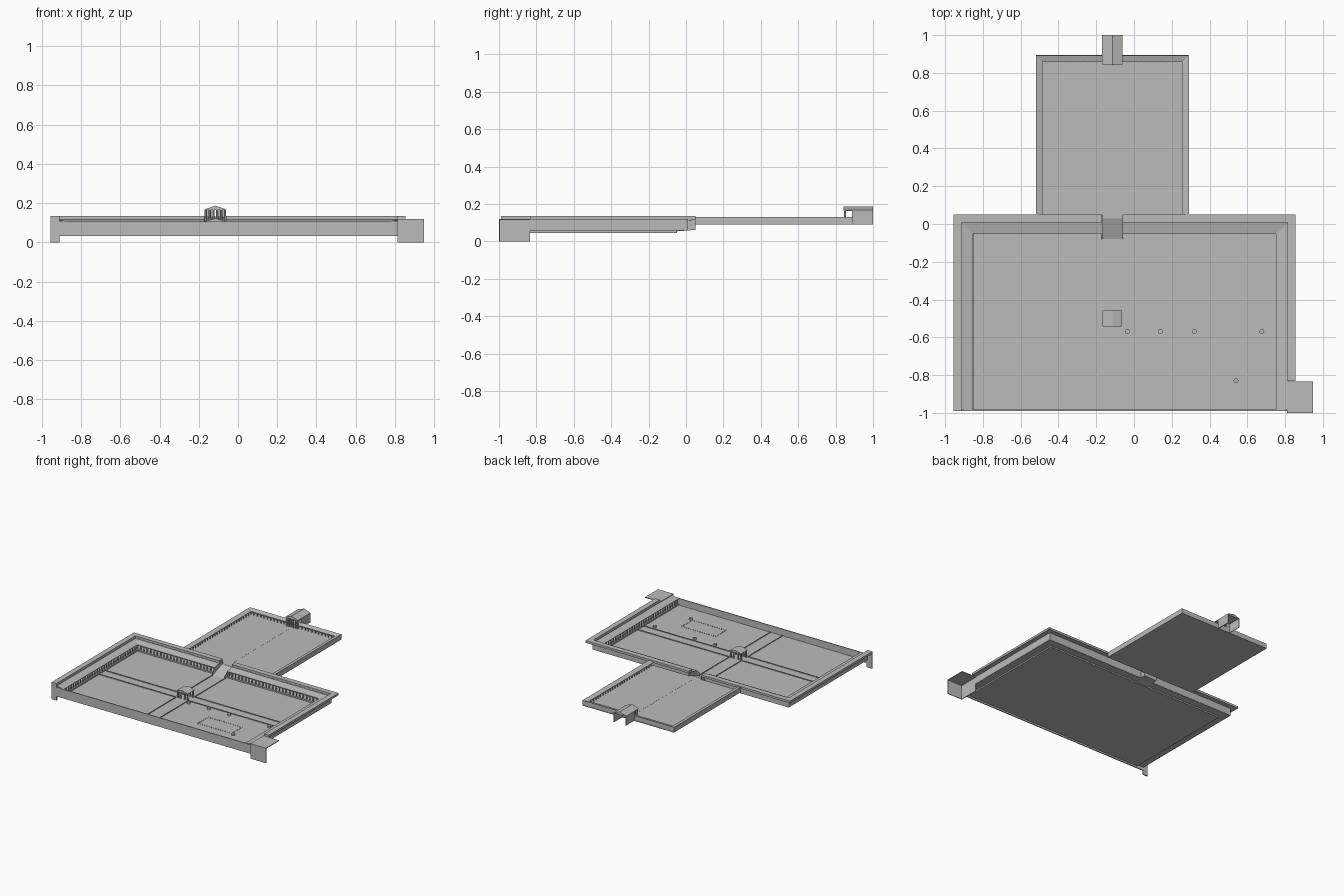
import bpy, bmesh, math
from mathutils import Matrix

cube = bpy.data.objects.get("Cube")
if cube:
    bpy.data.objects.remove(cube)

stone = bpy.data.materials.new("grey_stone")
stone.use_nodes = True
GREY = (0.5, 0.5, 0.5, 1)
stone.diffuse_color = GREY
bsdf = stone.node_tree.nodes["Principled BSDF"]
bsdf.inputs["Base Color"].default_value = GREY
bsdf.inputs["Roughness"].default_value = 0.9


def finish(name, bm):
    bmesh.ops.recalc_face_normals(bm, faces=bm.faces)
    mesh = bpy.data.meshes.new(name)
    bm.to_mesh(mesh)
    bm.free()
    mesh.materials.append(stone)
    obj = bpy.data.objects.new(name, mesh)
    bpy.context.scene.collection.objects.link(obj)
    return obj


def add_box(bm, x0, x1, y0, y1, z0, z1):
    mat = Matrix.Translation(((x0 + x1) / 2, (y0 + y1) / 2, (z0 + z1) / 2))
    bmesh.ops.create_cube(bm, size=1, matrix=mat @ Matrix.Diagonal((x1 - x0, y1 - y0, z1 - z0, 1)))


def boxes(name, *items):
    bm = bmesh.new()
    for item in items:
        add_box(bm, *item)
    return finish(name, bm)


def posts(name, points, z0, z1, radius, sides=8):
    bm = bmesh.new()
    for x, y in points:
        bmesh.ops.create_cone(bm, cap_ends=True, segments=sides, radius1=radius, radius2=radius,
                              depth=z1 - z0, matrix=Matrix.Translation((x, y, (z0 + z1) / 2)))
    return finish(name, bm)


def prism(name, outline, axis, a, b):
    """Extrude a 2D outline along x or y from a to b."""
    bm = bmesh.new()
    place = (lambda p, t: (p[0], t, p[1])) if axis == "y" else (lambda p, t: (t, p[0], p[1]))
    rings = [[bm.verts.new(place(p, t)) for p in outline] for t in (a, b)]
    bridge(bm, rings)
    return finish(name, bm)


def bridge(bm, rings):
    n = len(rings[0])
    for r, s in zip(rings, rings[1:]):
        for i in range(n):
            bm.faces.new((r[i], r[(i + 1) % n], s[(i + 1) % n], s[i]))
    bm.faces.new(rings[0])
    bm.faces.new(rings[-1])


def wing(name, side_x, sign, front, back, end_x, profile):
    """Sweep a section (inset, height) along a side and round the back corner."""
    bm = bmesh.new()
    rings = []
    for corner in range(3):
        ring = []
        for d, z in profile:
            x = end_x if corner == 2 else side_x + sign * d
            y = front if corner == 0 else back - d
            ring.append(bm.verts.new((x, y, z)))
        rings.append(ring)
    bridge(bm, rings)
    return finish(name, bm)


def rect(d0, d1, z0, z1):
    return [(d0, z0), (d1, z0), (d1, z1), (d0, z1)]


def spread(a, b, step):
    n = max(1, round((b - a) / step))
    return [a + (b - a) * i / n for i in range(n + 1)]


GATE_L, GATE_R, MID = -0.17, -0.06, -0.115

# Lower court floor and front parapet
boxes("lower_court_floor", (-0.855, 0.757, -0.985, -0.048, 0.046, 0.052))
boxes("front_parapet", (-0.915, 0.815, -0.99, -0.982, 0.033, 0.105))
boxes("front_corner_pier", (-0.955, -0.91, -0.99, -0.982, 0, 0.135))

# Lower court porticoes, one wing each side of the gate
for label, side, sign, start, end in (("west", -0.955, 1, -0.99, GATE_L),
                                      ("east", 0.855, -1, -0.832, GATE_R)):
    back = 0.05
    wing(label + "_outer_roof", side, sign, start, back, end, rect(0, 0.042, 0.118, 0.135))
    wing(label + "_back_wall", side, sign, -0.985, back, end, rect(0.038, 0.043, 0.06, 0.12))
    wing(label + "_portico_floor", side, sign, -0.985, back, end, rect(0.04, 0.104, 0.058, 0.063))
    wing(label + "_portico_step", side, sign, -0.985, back, end, rect(0.1, 0.104, 0.047, 0.06))
    wing(label + "_inner_roof", side, sign, -0.985, back, end,
         [(0.04, 0.111), (0.102, 0.099), (0.102, 0.103), (0.04, 0.116)])
    line = side + sign * 0.096
    pts = [(line, y) for y in spread(-0.97, -0.046, 0.03)]
    pts += [(x, -0.046) for x in spread(*sorted((line + sign * 0.03, end - sign * 0.01)), 0.03)]
    posts(label + "_columns", pts, 0.062, 0.1, 0.005)

# Ramp and cheek walls between the courts
prism("ramp", [(-0.08, 0.052), (0.05, 0.062), (0.05, 0.095), (0.03, 0.095)], "x", GATE_L, GATE_R)
for label, x in (("west", GATE_L), ("east", GATE_R)):
    prism(label + "_ramp_cheek", [(-0.08, 0.052), (0.05, 0.065), (0.05, 0.12), (-0.05, 0.102), (-0.08, 0.075)],
          "x", x - 0.002, x + 0.002)

# Upper court
boxes("upper_court_floor", (-0.518, 0.288, 0.045, 0.895, 0.09, 0.096))
for label, side, sign in (("west", -0.52, 1), ("east", 0.29, -1)):
    wing(label + "_upper_wall", side, sign, 0.05, 0.893, MID, rect(0, 0.005, 0.09, 0.127))
    wing(label + "_upper_roof", side, sign, 0.05, 0.893, MID,
         [(0, 0.127), (0.036, 0.117), (0.036, 0.121), (0, 0.131)])
    line = side + sign * 0.031
    pts = [(line, y) for y in spread(0.07, 0.86, 0.03)]
    pts += [(x, 0.86) for x in spread(*sorted((line + sign * 0.03, MID - sign * 0.02)), 0.03)]
    posts(label + "_upper_columns", pts, 0.095, 0.119, 0.004)
posts("upper_court_markers", [(MID, y) for y in spread(0.1, 0.82, 0.024)], 0.095, 0.099, 0.002, 4)


# Gabled gates
def gable(name, x0, x1, y0, y1, eave, peak):
    mid = (x0 + x1) / 2
    prism(name, [(x0, eave - 0.004), (x1, eave - 0.004), (x1, eave), (mid, peak), (x0, eave)], "y", y0, y1)


gable("back_gate_roof", GATE_L, GATE_R, 0.842, 1.0, 0.168, 0.187)
boxes("back_gate_walls", *[(x, x + 0.005, 0.888, 1.0, 0.092, 0.166) for x in (GATE_L, GATE_R - 0.005)])
boxes("back_gate_inner_wall", (GATE_L, -0.135, 0.888, 0.893, 0.092, 0.166),
      (-0.095, GATE_R, 0.888, 0.893, 0.092, 0.166))
posts("back_gate_columns", [(x, 0.85) for x in spread(-0.164, -0.066, 0.02)], 0.095, 0.166, 0.006)

gable("crossing_roof", -0.166, -0.064, -0.542, -0.457, 0.108, 0.122)
posts("crossing_columns", [(x, y) for x in (-0.158, -0.135, -0.095, -0.072) for y in (-0.532, -0.467)],
      0.05, 0.106, 0.007)

# Low kerbs along the crossing paths
kerbs = []
for y in (-0.542, -0.463):
    kerbs += [(-0.845, GATE_L, y, y + 0.003, 0.05, 0.058), (GATE_R, 0.75, y, y + 0.003, 0.05, 0.058)]
for x in (GATE_L, GATE_R - 0.003):
    kerbs += [(x, x + 0.003, -0.98, -0.542, 0.05, 0.058), (x, x + 0.003, -0.46, -0.08, 0.05, 0.058)]
boxes("path_kerbs", *kerbs)

# Round bases and the post-ringed enclosure
posts("round_bases", [(-0.035, -0.57), (0.14, -0.57), (0.32, -0.57), (0.677, -0.57), (0.54, -0.83)],
      0.05, 0.066, 0.013, 12)
ring = [(x, y) for x in spread(0.22, 0.52, 0.02) for y in (-0.82, -0.69)]
ring += [(x, y) for y in spread(-0.80, -0.71, 0.02) for x in (0.22, 0.52)]
posts("enclosure_posts", ring, 0.05, 0.058, 0.003, 4)

# Front stair house: flat roof, front wall and inner wall, open on two sides
boxes("stair_house_roof", (0.81, 0.947, -1.0, -0.835, 0.114, 0.12))
boxes("stair_house_walls", (0.815, 0.947, -1.0, -0.995, 0, 0.116),
      (0.812, 0.817, -1.0, -0.835, 0, 0.116))
